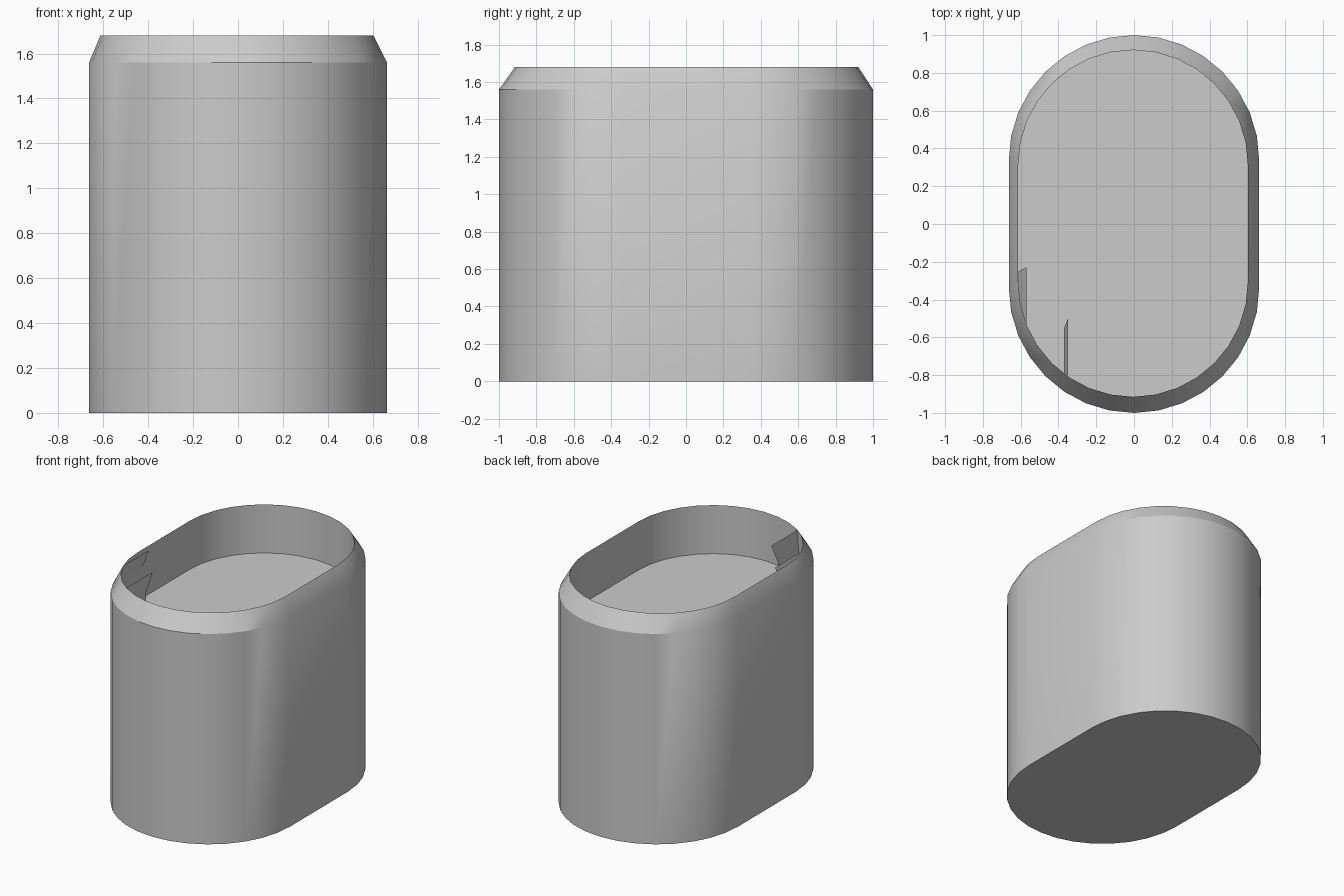
import bpy, bmesh, math
from math import radians, sin, cos, pi

cube = bpy.data.objects.get("Cube")
if cube:
    bpy.data.objects.remove(cube)

# One plain grey for everything
grey = bpy.data.materials.new("plain_grey")
grey.use_nodes = True
colour = (0.6, 0.6, 0.6, 1)
grey.diffuse_color = colour
for node in grey.node_tree.nodes:
    if node.type == "BSDF_PRINCIPLED":
        node.inputs["Base Color"].default_value = colour

SEGMENTS = 16      # sides per rounded end
FLOOR_Z, BEVEL_Z, TOP_Z = 1.32, 1.56, 1.68


def finish(bm, name):
    mesh = bpy.data.meshes.new(name)
    bm.to_mesh(mesh)
    bm.free()
    mesh.materials.append(grey)
    obj = bpy.data.objects.new(name, mesh)
    bpy.context.collection.objects.link(obj)
    return obj


def stadium(bm, radius, straight, z, x=0.0, y=0.0):
    """Ring of vertices with two rounded ends and straight sides."""
    ring = []
    for end in (1, -1):
        for i in range(SEGMENTS + 1):
            a = pi * i / SEGMENTS
            ring.append(bm.verts.new((x + end * radius * cos(a),
                                      y + end * (straight + radius * sin(a)), z)))
    return ring


# Outer wall, sloped shoulder, sharp rim, inner wall and recessed floor
bm = bmesh.new()
rings = [stadium(bm, 0.663, 0.337, 0),
         stadium(bm, 0.663, 0.337, BEVEL_Z),
         stadium(bm, 0.608, 0.31, TOP_Z, -0.005, 0.003),
         stadium(bm, 0.608, 0.31, FLOOR_Z, -0.005, 0.003)]
for low, high in zip(rings, rings[1:]):
    for i in range(len(low)):
        j = (i + 1) % len(low)
        bm.faces.new((low[i], low[j], high[j], high[i]))
bm.faces.new(rings[0][::-1])
bm.faces.new(rings[-1])
body = finish(bm, "oval_container")
bpy.ops.object.select_all(action="DESELECT")
body.select_set(True)
bpy.context.view_layer.objects.active = body
bpy.ops.object.shade_smooth_by_angle(angle=radians(30))


# Thin fins inside the front corner, each with a leaning upper part
def fin(name, top, bend, y_wall):
    bm = bmesh.new()
    rows = []
    for (x, y), z in ((top, TOP_Z), (bend, 1.54), (bend, FLOOR_Z)):
        rows.append([bm.verts.new((x, y, z)), bm.verts.new((x, y_wall, z))])
    for a, b in zip(rows, rows[1:]):
        bm.faces.new((a[0], b[0], b[1], a[1]))
    return finish(bm, name)


fin("side_fin", (-0.57, -0.23), (-0.612, -0.25), -0.53)
fin("front_fin", (-0.35, -0.50), (-0.37, -0.55), -0.80)
